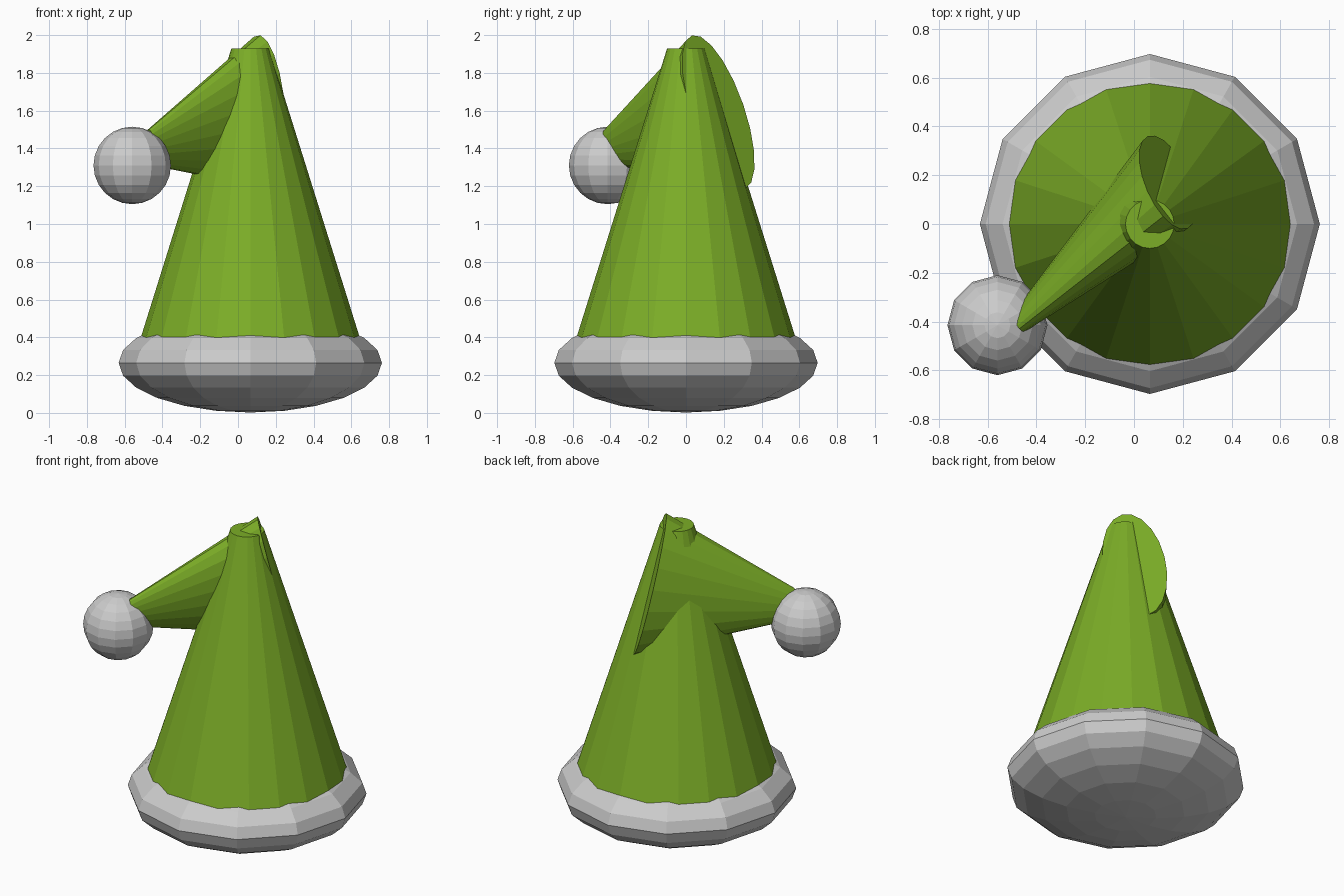
import bpy, bmesh
from math import cos, sin, tau
from mathutils import Vector

if "Cube" in bpy.data.objects:
    bpy.data.objects.remove(bpy.data.objects["Cube"])

green = bpy.data.materials.new("green_felt")
green.diffuse_color = (0.2, 0.42, 0.02, 1)
green.use_nodes = True
green.node_tree.nodes["Principled BSDF"].inputs["Base Color"].default_value = green.diffuse_color


def finish(name, bm, mat=None):
    bmesh.ops.recalc_face_normals(bm, faces=bm.faces)
    mesh = bpy.data.meshes.new(name)
    bm.to_mesh(mesh)
    bm.free()
    if mat:
        mesh.materials.append(mat)
    obj = bpy.data.objects.new(name, mesh)
    bpy.context.collection.objects.link(obj)
    return obj


def ball(name, centre, scale):
    bm = bmesh.new()
    bmesh.ops.create_uvsphere(bm, u_segments=12, v_segments=12, radius=1)
    bmesh.ops.scale(bm, vec=scale, verts=bm.verts)
    bmesh.ops.translate(bm, vec=centre, verts=bm.verts)
    return finish(name, bm)


def frustum(name, ends, sides=20):
    """Capped loft between two elliptical rings given as (centre, axis_a, axis_b)."""
    bm = bmesh.new()
    rings = []
    for c, a, b in ends:
        angles = [tau * i / sides for i in range(sides)]
        rings.append([bm.verts.new(c + a * cos(t) + b * sin(t)) for t in angles])
    for i in range(sides):
        j = (i + 1) % sides
        bm.faces.new((rings[0][i], rings[0][j], rings[1][j], rings[1][i]))
    for ring in rings:
        bm.faces.new(ring)
    return finish(name, bm, green)


X, Y = Vector((1, 0, 0)), Vector((0, 1, 0))

# Fluffy brim and pompom
ball("brim", (0.065, 0, 0.265), (0.697, 0.697, 0.263))
ball("pompom", (-0.56, -0.415, 1.31), (0.205, 0.205, 0.205))

# Upright body of the hat
frustum("hat_body", [
    (Vector((0.065, 0, 0.27)), X * 0.62, Y * 0.62),
    (Vector((0.065, 0, 1.93)), X * 0.1, Y * 0.1),
])

# Flattened, folded-over tip running down to the pompom
long_axis = Vector((-0.044, -0.326, 0.944))
short_axis = Vector((-0.643, 0.733, 0.223))
frustum("folded_tip", [
    (Vector((0.138, 0.171, 1.593)), long_axis * 0.43, short_axis * 0.18),
    (Vector((-0.466, -0.397, 1.406)), long_axis * 0.1, short_axis * 0.042),
])
